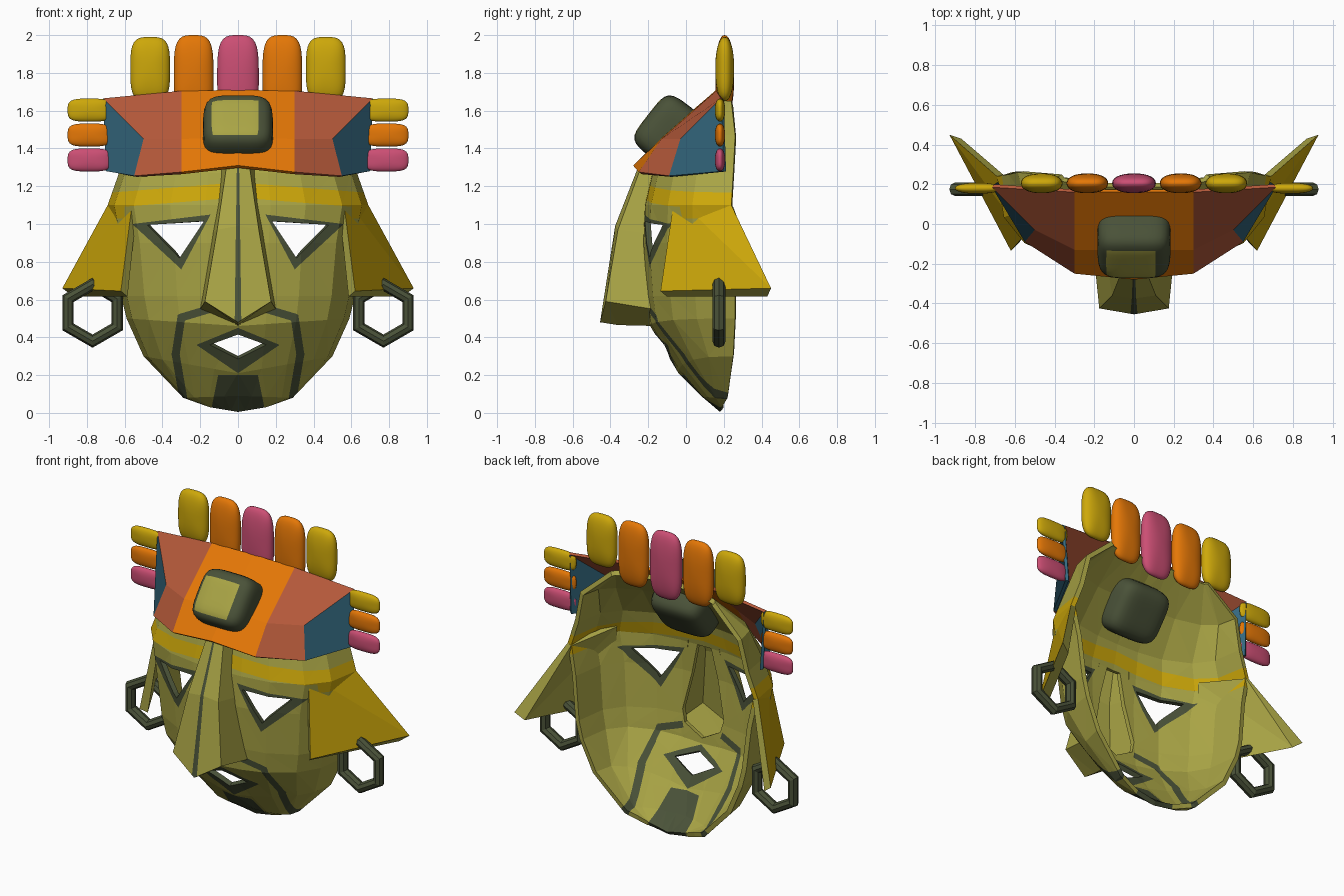
import bpy, bmesh, math
from mathutils import Vector, Matrix

old = bpy.data.objects.get("Cube")
if old:
    bpy.data.objects.remove(old)


def material(name, r, g, b):
    m = bpy.data.materials.new(name)
    m.use_nodes = True
    m.diffuse_color = (r, g, b, 1)
    m.node_tree.nodes["Principled BSDF"].inputs["Base Color"].default_value = (r, g, b, 1)
    return m


olive = material("olive", .40, .375, .06)
gold = material("gold", .61, .39, .003)
dark = material("dark green", .068, .084, .04)
orange = material("orange", .78, .185, .002)
clay = material("terracotta", .46, .10, .042)
teal = material("teal", .034, .138, .21)
pink = material("pink", .6, .077, .174)


def add(name, bm, mats, smooth=False, mirror=False, thick=0):
    """Turn a bmesh into an object, optionally mirrored over x and thickened."""
    me = bpy.data.meshes.new(name)
    bm.to_mesh(me)
    bm.free()
    for m in mats:
        me.materials.append(m)
    ob = bpy.data.objects.new(name, me)
    bpy.context.collection.objects.link(ob)
    for p in me.polygons:
        p.use_smooth = smooth
    if mirror:
        mod = ob.modifiers.new("mirror", 'MIRROR')
        mod.merge_threshold = .002
    if thick:
        mod = ob.modifiers.new("thickness", 'SOLIDIFY')
        mod.thickness = thick
        mod.offset = -1


def sheet(points, faces, outward):
    """Mesh from (points, (indices, material)) with normals facing outward."""
    bm = bmesh.new()
    vs = [bm.verts.new(p) for p in points]
    for ids, mat in faces:
        f = bm.faces.new([vs[i] for i in ids])
        f.material_index = mat
        f.normal_update()
        if f.normal.dot(Vector(outward)) < 0:
            f.normal_flip()
    return bm


def paint(bm, poly, mat):
    """Cut a convex x-z polygon into the mesh, then colour it, or open a hole if mat is None."""
    pts = [Vector((x, 0, z)) for x, z in poly]
    mid = sum(pts, Vector()) / len(pts)
    lo = [min(p[k] for p in pts) for k in (0, 2)]
    hi = [max(p[k] for p in pts) for k in (0, 2)]
    planes = []
    for a, b in zip(pts, pts[1:] + pts[:1]):
        n = (b - a).cross(Vector((0, 1, 0))).normalized()
        planes.append((a, n if n.dot(mid - a) > 0 else -n))

    def touches(f):
        return all(min(v.co[k] for v in f.verts) < hi[i] and max(v.co[k] for v in f.verts) > lo[i]
                   for i, k in enumerate((0, 2)))
    for a, n in planes:
        fs = [f for f in bm.faces if touches(f)]
        geom = fs + list({e for f in fs for e in f.edges}) + list({v for f in fs for v in f.verts})
        bmesh.ops.bisect_plane(bm, geom=geom, plane_co=a, plane_no=n, dist=.0005)
    inside = [f for f in bm.faces
              if all((f.calc_center_median() - a).dot(n) > 0 for a, n in planes)]
    if mat is None:
        bmesh.ops.delete(bm, geom=inside, context='FACES')
    else:
        for f in inside:
            f.material_index = mat


# Face shell: rows of centre height, rim height, half width, centre depth, rim depth
rows = [(1.69, 1.65, .38, .185, .24), (1.50, 1.47, .585, -.02, .26), (1.27, 1.27, .63, -.18, .25),
        (1.10, 1.10, .69, -.22, .24), (.90, .90, .65, -.23, .25), (.62, .62, .62, -.21, .26),
        (.46, .50, .59, -.19, .26), (.21, .30, .50, -.04, .25), (.09, .08, .29, .08, .22),
        (.005, .03, .15, .18, .19)]
cols = [0, .25, .52, .80, .95, 1]
pts = [(w * t, yr - (yr - yc) * (1 - t ** 2.6) ** (1 / 2.6), zc + (zr - zc) * t)
       for zc, zr, w, yc, yr in rows for t in cols]
n = len(cols)
quads = [((r * n + c, r * n + c + 1, r * n + n + c + 1, r * n + n + c), 0)
         for r in range(len(rows) - 1) for c in range(n - 1)]
bm = sheet(pts, quads, (.4, -1, 0))
bmesh.ops.triangulate(bm, faces=bm.faces[:])

# Painted brow band with its wider temple, chin patch and cheek stripes
paint(bm, [(0, 1.22), (.75, 1.16), (.75, 1.08), (0, 1.14)], 1)
paint(bm, [(.6, 1.17), (.75, 1.16), (.75, 1.03), (.6, 1.03)], 1)
paint(bm, [(0, .2), (.105, .2), (.145, 0), (0, -.02)], 2)
stripe = [(.15, .55), (.30, .505), (.33, .31), (.285, .05)]
for (xa, za), (xb, zb) in zip(stripe, stripe[1:]):
    a, b = Vector((xa, za)), Vector((xb, zb))
    d = (b - a).normalized() * .021
    o = Vector((-d.y, d.x))
    a, b = a - d * .5, b + d * .5
    paint(bm, [a + o, b + o, b - o, a - o], 2)

# Eye and mouth openings with dark borders, and the hollow behind the nose
paint(bm, [(.56, 1.0), (.145, 1.05), (.30, .76)], 2)
paint(bm, [(.48, .995), (.18, 1.015), (.31, .82)], None)
paint(bm, [(0, .45), (.22, .36), (0, .21)], 2)
paint(bm, [(0, .415), (.15, .36), (0, .285)], None)
paint(bm, [(0, 1.1), (.05, 1.1), (.15, .65), (.13, .57), (0, .5)], None)
add("face", bm, [olive, gold, dark], mirror=True, thick=.03)

# Nose: wedge with a dark ridge stripe
sections = [[(0, -.25, 1.31), (.06, -.235, 1.31), (.085, -.16, 1.31)],
            [(0, -.375, .99), (.11, -.36, .97), (.135, -.2, .95)],
            [(0, -.455, .48), (.175, -.425, .59), (.2, -.18, .55)]]
ridge = []
for a, b, c in sections:
    s = Vector(a).lerp(Vector(b), .1)
    ridge += [a, s, b, c]
faces = []
for r in (0, 4):
    for c in range(3):
        faces.append(((r + c, r + c + 1, r + c + 5, r + c + 4), 1 if c == 0 else 0))
bm = sheet(ridge + [(0, -.36, .465), (0, -.16, .46)], faces, (.5, -1, 0))
bm.verts.ensure_lookup_table()
for ids in ((8, 12, 10, 9), (10, 12, 13, 11)):
    f = bm.faces.new([bm.verts[i] for i in ids])
    f.normal_update()
    if f.normal.z > 0:
        f.normal_flip()
add("nose", bm, [olive, dark], mirror=True)

# Ears: flared wedges, gold outside and olive inside
ear = [(.555, -.06, 1.15), (.69, .24, 1.10), (.93, .45, .66), (.62, -.135, .645),
       (.53, -.04, 1.14), (.66, .25, 1.09), (.87, .43, .615), (.585, -.1, .615)]
bm = sheet(ear, [((0, 1, 2), 0), ((0, 2, 3), 0), ((4, 5, 6), 1), ((4, 6, 7), 1)]
           + [((i, (i + 1) % 4, (i + 1) % 4 + 4, i + 4), 1) for i in range(4)], (1, -.5, 0))
bmesh.ops.recalc_face_normals(bm, faces=bm.faces[:])
add("ears", bm, [gold, olive], mirror=True)

# Headdress: angled panels
panel = [(0, -.28, 1.31), (.3, -.25, 1.275), (.55, -.09, 1.255), (.70, .2, 1.28),
         (0, -.13, 1.46), (.3, -.13, 1.45), (.5, -.03, 1.45),
         (0, .16, 1.71), (.3, .16, 1.705), (.715, .185, 1.665)]
bm = sheet(panel, [((0, 1, 5, 4), 0), ((4, 5, 8, 7), 0), ((1, 2, 6, 5), 1),
                   ((5, 6, 9, 8), 1), ((2, 3, 9, 6), 2)], (.4, -1, .3))
add("headdress", bm, [orange, clay, teal], mirror=True, thick=.02)


def rounded_block(name, size, loc, mats, p=3.6, q=2.2, tilt=0, inset=0):
    """Rounded block: p squares off the x-z outline, q the depth."""
    bm = bmesh.new()
    bmesh.ops.create_cube(bm, size=2)
    bmesh.ops.subdivide_edges(bm, edges=bm.edges[:], cuts=9, use_grid_fill=True)
    for f in bm.faces:
        c = f.calc_center_median()
        if c.y < -.99 and max(abs(c.x), abs(c.z)) < inset:
            f.material_index = 1
    for v in bm.verts:
        x, y, z = (abs(k) for k in v.co)
        v.co /= ((x ** p + z ** p) ** (q / p) + y ** q) ** (1 / q)
    m = Matrix.Translation(loc) @ Matrix.Rotation(tilt, 4, 'X') @ Matrix.Diagonal((*[s / 2 for s in size], 1))
    bmesh.ops.transform(bm, matrix=m, verts=bm.verts)
    add(name, bm, mats, smooth=True)


# Forehead jewel with an inlaid face, reaching through the shell
rounded_block("jewel", (.37, .37, .34), (0, -.055, 1.465), [dark, olive], 4.5, 5, math.radians(-38), .7)

# Crown feathers
rounded_block("crown_feather_middle", (.22, .1, .44), (0, .205, 1.78), [pink])
for side, s in (("left", 1), ("right", -1)):
    rounded_block("crown_feather_inner_" + side, (.21, .1, .42), (s * .235, .205, 1.79), [orange])
    rounded_block("crown_feather_outer_" + side, (.21, .1, .34), (s * .465, .205, 1.82), [gold])
    # Side feathers
    for k, mat in enumerate((gold, orange, pink)):
        rounded_block("side_feather_%s_%d" % (side, k + 1), (.23, .055, .122),
                      (s * .787, .18, 1.603 - k * .132), [mat])
    # Six-sided earrings
    bpy.ops.mesh.primitive_torus_add(major_segments=6, minor_segments=8, major_radius=.15,
                                     minor_radius=.035, location=(s * .77, .175, .53))
    ring = bpy.context.object
    ring.name = "earring_" + side
    ring.rotation_euler = (Matrix.Rotation(math.pi / 2, 3, 'X') @ Matrix.Rotation(math.pi / 6, 3, 'Z')).to_euler()
    ring.data.materials.append(dark)
